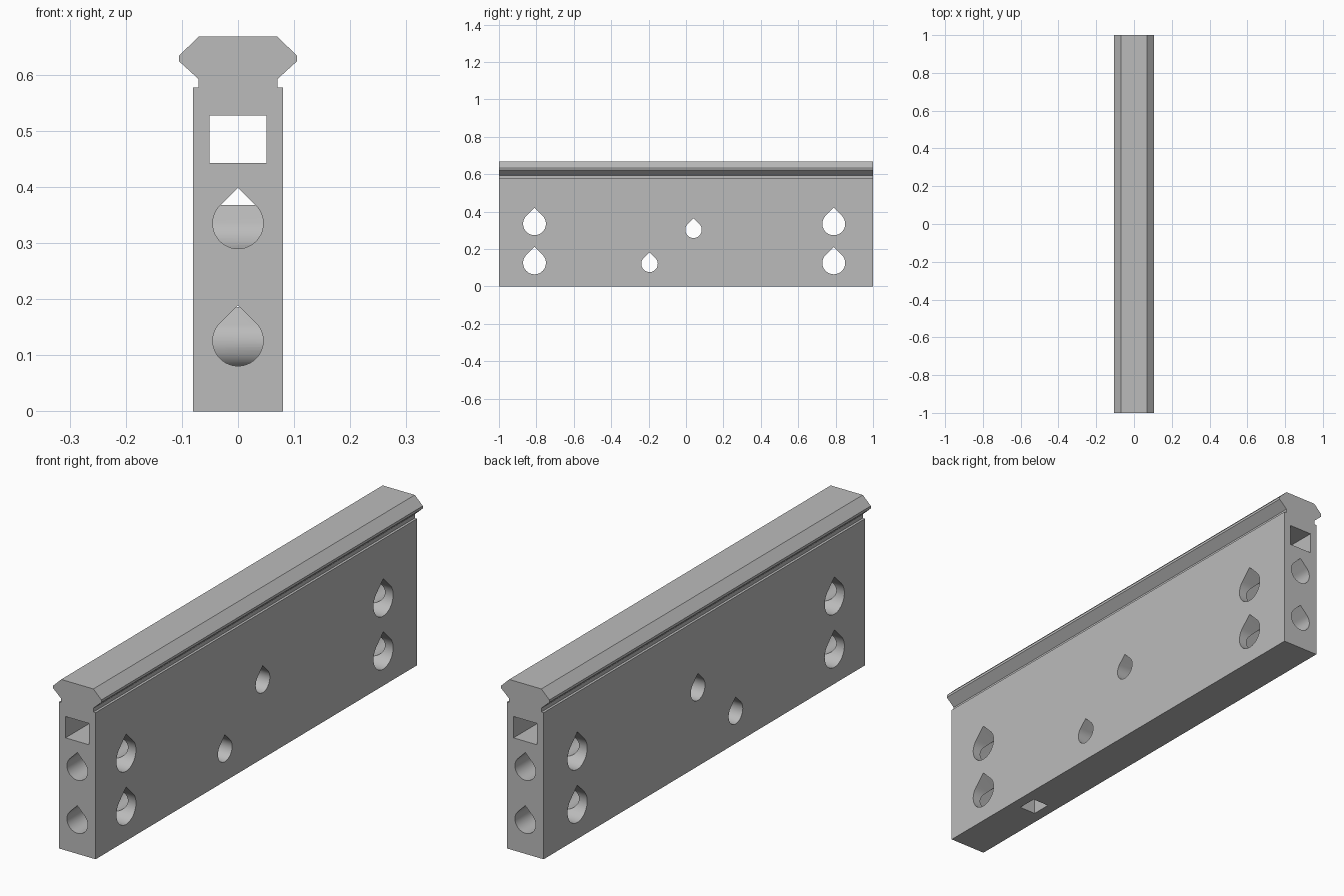
import bpy, bmesh
from math import sin, cos, pi, sqrt
from mathutils import Vector

if "Cube" in bpy.data.objects:
    bpy.data.objects.remove(bpy.data.objects["Cube"], do_unlink=True)

grey = bpy.data.materials.new("light_grey")
grey.use_nodes = True
grey.diffuse_color = (0.5, 0.5, 0.5, 1)
grey.node_tree.nodes["Principled BSDF"].inputs["Base Color"].default_value = (0.5, 0.5, 0.5, 1)


def prism(name, outline, axis, half):
    """Extrude a 2D outline (across, up) along axis from -half to +half."""
    bm = bmesh.new()
    direction = Vector((1, 0, 0)) if axis == "X" else Vector((0, 1, 0))
    verts = []
    for a, z in outline:
        base = Vector((0, a, z)) if axis == "X" else Vector((a, 0, z))
        verts.append(bm.verts.new(base - direction * half))
    face = bm.faces.new(verts)
    out = bmesh.ops.extrude_face_region(bm, geom=[face])
    moved = [v for v in out["geom"] if isinstance(v, bmesh.types.BMVert)]
    bmesh.ops.translate(bm, vec=direction * half * 2, verts=moved)
    bmesh.ops.recalc_face_normals(bm, faces=bm.faces)
    mesh = bpy.data.meshes.new(name)
    bm.to_mesh(mesh)
    bm.free()
    mesh.materials.append(grey)
    ob = bpy.data.objects.new(name, mesh)
    bpy.context.collection.objects.link(ob)
    return ob


def teardrop(a, z, r, steps=36):
    """Circle whose upper quarter is replaced by a 45 degree point."""
    arc = [pi * 0.75 + pi * 1.5 * i / steps for i in range(steps + 1)]
    return [(a + r * cos(t), z + r * sin(t)) for t in arc] + [(a, z + r * sqrt(2))]


def rectangle(a0, a1, z0, z1):
    return [(a0, z0), (a1, z0), (a1, z1), (a0, z1)]


def combine(target, tool, operation):
    """Apply a boolean and remove the helper."""
    mod = target.modifiers.new(operation, "BOOLEAN")
    mod.operation, mod.solver, mod.object = operation, "EXACT", tool
    tool.hide_render = True
    graph = bpy.context.evaluated_depsgraph_get()
    graph.update()
    mesh = bpy.data.meshes.new_from_object(target.evaluated_get(graph))
    target.modifiers.clear()
    target.data = mesh
    bpy.data.objects.remove(tool, do_unlink=True)


# Rail body with a dovetail head, mirrored across the middle
side = [(0.08, 0), (0.08, 0.577), (0.07, 0.577), (0.07, 0.592),
        (0.105, 0.624), (0.105, 0.634), (0.07, 0.668)]
rail = prism("dovetail_rail", side + [(-x, z) for x, z in reversed(side)], "Y", 1)

# Square tunnel and two teardrop channels along the length
rows = (0.126, 0.335)
combine(rail, prism("tunnel", rectangle(-0.051, 0.051, 0.443, 0.527), "Y", 1.1), "DIFFERENCE")
for z in rows:
    combine(rail, prism("channel", teardrop(0, z, 0.045), "Y", 1.1), "DIFFERENCE")

# Large cross holes near both ends
for y in (-0.81, 0.79):
    for z in rows:
        combine(rail, prism("cross_hole", teardrop(y, z, 0.061), "X", 0.2), "DIFFERENCE")

# Square opening in the underside
combine(rail, prism("bottom_opening", rectangle(-0.64, -0.56, -0.1, 0.48), "X", 0.036), "DIFFERENCE")

# Small cross holes, sleeved where they pass the channels
for y, z in ((-0.195, 0.121), (0.04, 0.303)):
    combine(rail, prism("sleeve", teardrop(y, z, 0.046), "X", 0.065), "UNION")
    combine(rail, prism("pin_hole", teardrop(y, z, 0.044), "X", 0.2), "DIFFERENCE")

# One material slot, round walls smooth and edges sharp
rail.data.materials.clear()
rail.data.materials.append(grey)
for poly in rail.data.polygons:
    poly.material_index = 0
bpy.ops.object.select_all(action="DESELECT")
bpy.context.view_layer.objects.active = rail
rail.select_set(True)
bpy.ops.object.shade_smooth_by_angle(angle=pi / 6)
